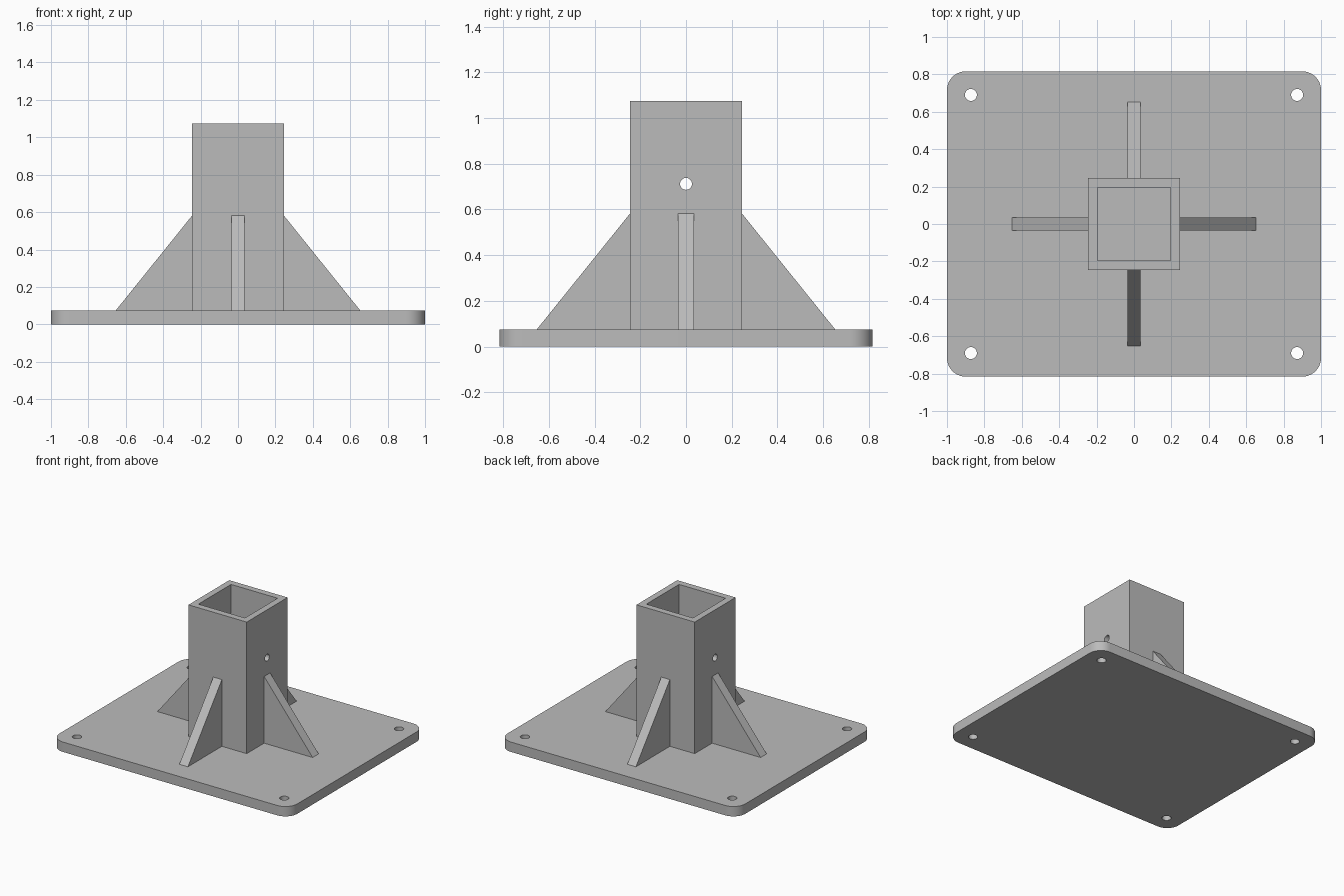
import bpy, bmesh
from math import pi, cos, sin, radians
from mathutils import Matrix

if "Cube" in bpy.data.objects:
    bpy.data.objects.remove(bpy.data.objects["Cube"], do_unlink=True)

PLATE_X, PLATE_Y, PLATE_TOP = 1.0, 0.816, 0.075
TUBE, BORE, TUBE_TOP = 0.245, 0.196, 1.075

steel = bpy.data.materials.new("grey steel")
steel.use_nodes = True
colour = (0.5, 0.5, 0.5, 1)
steel.diffuse_color = colour
steel.node_tree.nodes["Principled BSDF"].inputs["Base Color"].default_value = colour


def prism(name, outline, depth, matrix=Matrix()):
    """Extrude a flat outline along local z, then place it."""
    bm = bmesh.new()
    face = bm.faces.new([bm.verts.new((x, y, 0)) for x, y in outline])
    new = bmesh.ops.extrude_face_region(bm, geom=[face])["geom"]
    verts = [v for v in new if isinstance(v, bmesh.types.BMVert)]
    bmesh.ops.translate(bm, verts=verts, vec=(0, 0, depth))
    bmesh.ops.recalc_face_normals(bm, faces=bm.faces)
    bm.transform(matrix)
    mesh = bpy.data.meshes.new(name)
    bm.to_mesh(mesh)
    bm.free()
    mesh.materials.append(steel)
    obj = bpy.data.objects.new(name, mesh)
    bpy.context.collection.objects.link(obj)
    return obj


def select(obj):
    bpy.ops.object.select_all(action='DESELECT')
    obj.select_set(True)
    bpy.context.view_layer.objects.active = obj


def cut(obj, cutter):
    """Subtract the cutter, then remove it."""
    cutter.hide_render = True
    mod = obj.modifiers.new("cut", 'BOOLEAN')
    mod.operation, mod.solver, mod.object = 'DIFFERENCE', 'EXACT', cutter
    select(obj)
    bpy.ops.object.modifier_apply(modifier=mod.name)
    bpy.data.objects.remove(cutter, do_unlink=True)


def circle(radius, sides=32):
    return [(radius * cos(2 * pi * i / sides), radius * sin(2 * pi * i / sides))
            for i in range(sides)]


def square(half):
    return [(-half, -half), (half, -half), (half, half), (-half, half)]


# Base plate with rounded corners
radius, steps = 0.1, 10
outline = []
for quarter, (sx, sy) in enumerate([(1, 1), (-1, 1), (-1, -1), (1, -1)]):
    for i in range(steps + 1):
        a = pi / 2 * (quarter + i / steps)
        outline.append((sx * (PLATE_X - radius) + radius * cos(a),
                        sy * (PLATE_Y - radius) + radius * sin(a)))
plate = prism("base_plate", outline, PLATE_TOP)

# Bolt holes
for x in (-0.872, 0.872):
    for y in (-0.69, 0.69):
        cut(plate, prism("bolt_cutter", circle(0.032), 0.3,
                         Matrix.Translation((x, y, -0.1))))

# Square socket tube, open at the top, with a cross pin hole
tube = prism("socket_tube", square(TUBE), TUBE_TOP - PLATE_TOP,
             Matrix.Translation((0, 0, PLATE_TOP)))
cut(tube, prism("bore_cutter", square(BORE), 2, Matrix.Translation((0, 0, -0.5))))
cut(tube, prism("pin_cutter", circle(0.026), 1,
                Matrix.Translation((-0.5, 0, 0.712)) @ Matrix.Rotation(pi / 2, 4, 'Y')))

# Four triangular gussets
half = 0.036
triangle = [(TUBE, PLATE_TOP), (0.653, PLATE_TOP), (TUBE, 0.582)]
for i, side in enumerate(("left", "back", "right", "front")):
    prism(side + "_gusset", triangle, 2 * half,
          Matrix.Rotation(i * pi / 2, 4, 'Z') @ Matrix.Translation((0, half, 0))
          @ Matrix.Rotation(pi / 2, 4, 'X'))

# Smooth round edges, keep corners sharp
for obj in (plate, tube):
    select(obj)
    bpy.ops.object.shade_smooth_by_angle(angle=radians(30))
